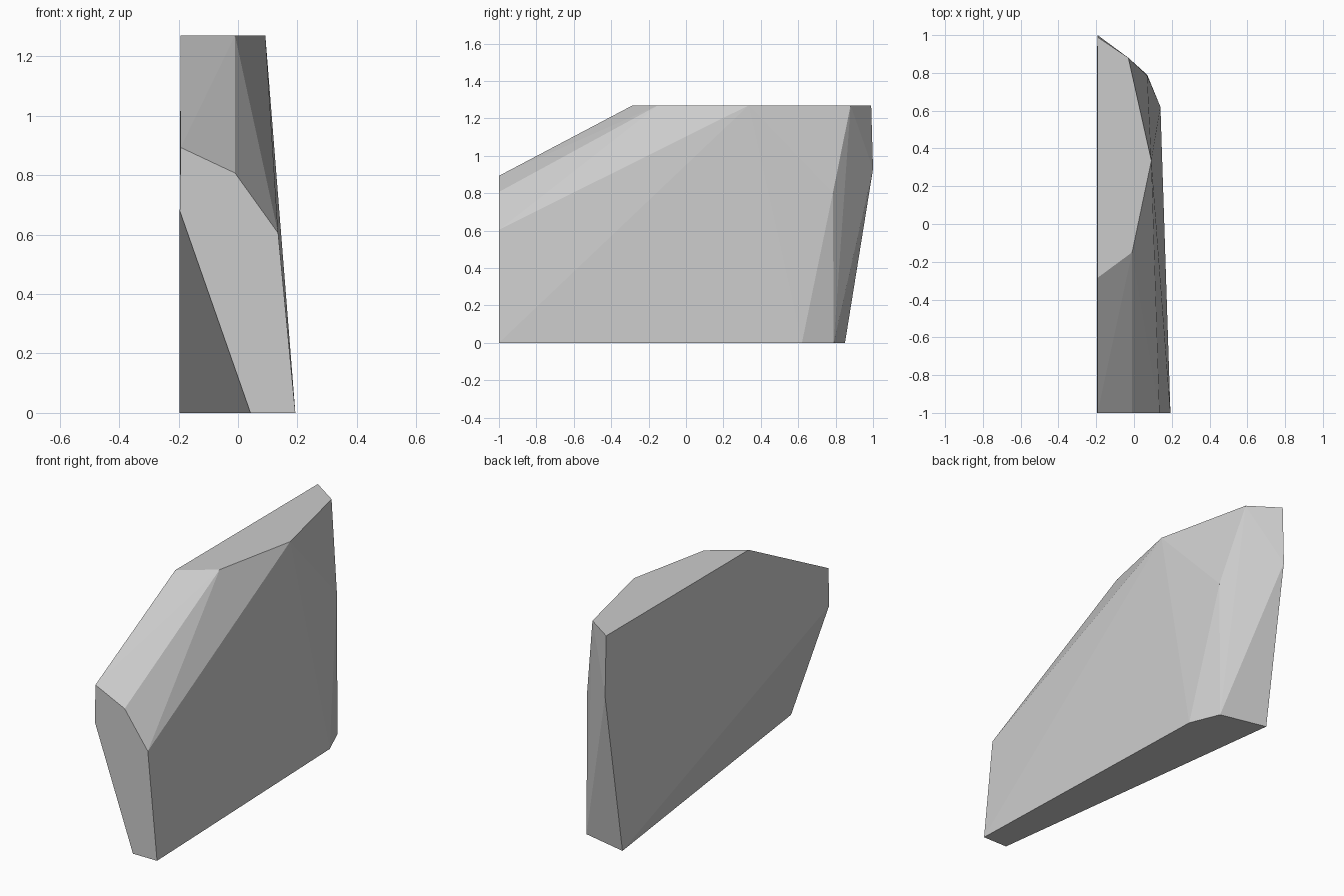
import bpy, bmesh

cube = bpy.data.objects.get("Cube")
if cube:
    bpy.data.objects.remove(cube, do_unlink=True)

# Plain stone colour
STONE = (0.6, 0.6, 0.6, 1.0)
stone = bpy.data.materials.new("stone_grey")
stone.use_nodes = True
stone.diffuse_color = STONE
stone.node_tree.nodes["Principled BSDF"].inputs["Base Color"].default_value = STONE

HEIGHT = 1.27
LEFT = -0.193

# Level outlines (x, y) of the flat top and the flat base
top = [(LEFT, -0.285), (-0.01, -0.15), (0.092, 0.335), (-0.03, 0.88), (LEFT, 0.99)]
base = [(0.193, -1), (0.042, -1), (-0.197, 0.85), (0.07, 0.79), (0.14, 0.62)]
# Upper corners (x, z) of the flat front
front = [(LEFT, 0.893), (-0.01, 0.807), (0.135, 0.605), (-0.196, 0.68)]
# Corners on the chipped back
back = [(LEFT, 1.0, 0.93), (0.07, 0.785, 0.80)]

corners = [(x, y, HEIGHT) for x, y in top]
corners += [(x, y, 0) for x, y in base]
corners += [(x, -1, z) for x, z in front]
corners += back

# Wrap the corners into one faceted shard
bm = bmesh.new()
for co in corners:
    bm.verts.new(co)
bmesh.ops.convex_hull(bm, input=list(bm.verts))
bmesh.ops.recalc_face_normals(bm, faces=list(bm.faces))

mesh = bpy.data.meshes.new("rock_shard")
bm.to_mesh(mesh)
bm.free()
mesh.materials.append(stone)
shard = bpy.data.objects.new("rock_shard", mesh)
bpy.context.collection.objects.link(shard)
